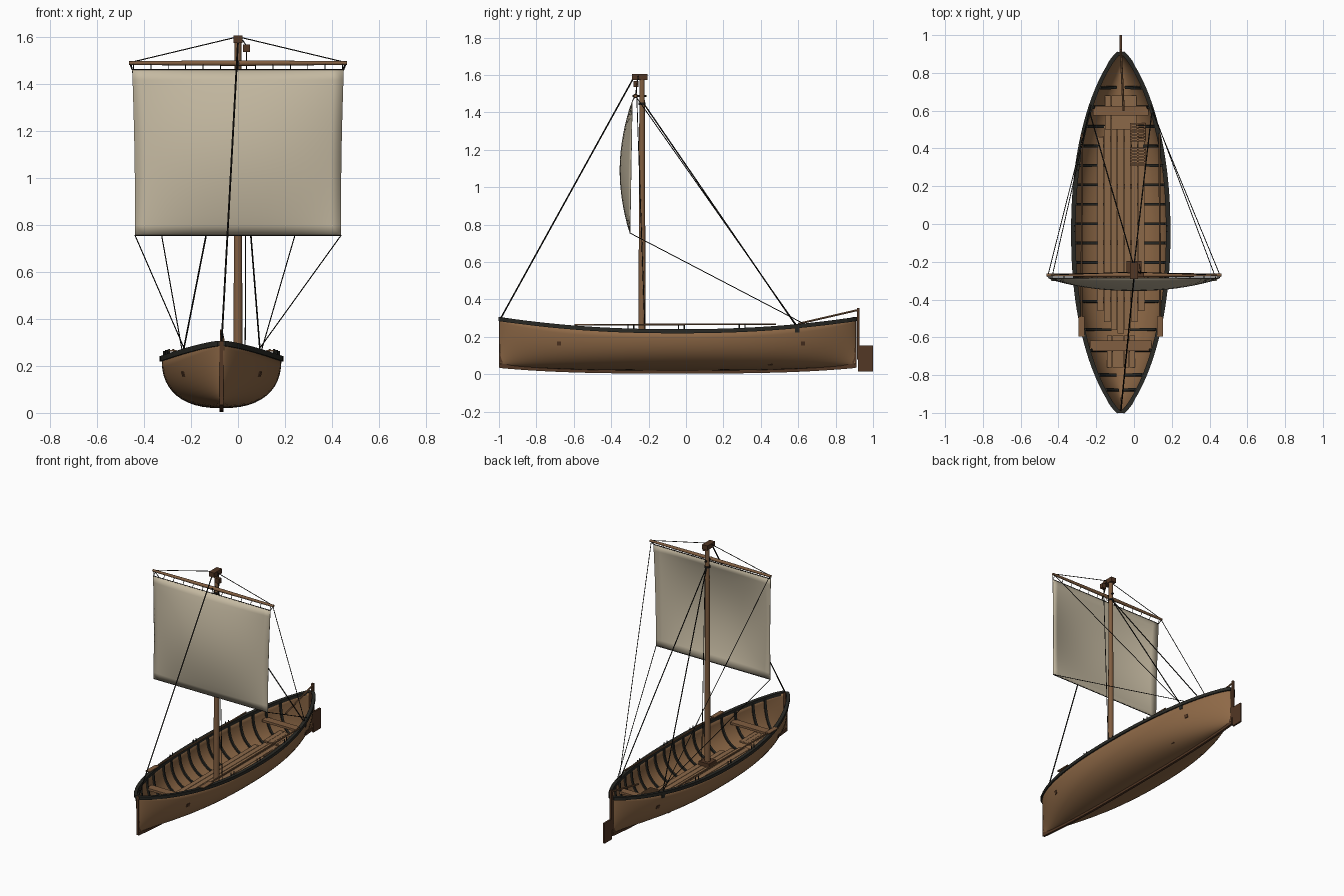
import bpy, bmesh, math
from mathutils import Vector

if "Cube" in bpy.data.objects:
    bpy.data.objects.remove(bpy.data.objects["Cube"])

CX = -0.07          # hull centre line
MY = -0.235         # mast position along the boat


def material(name, r, g, b):
    m = bpy.data.materials.new(name)
    m.diffuse_color = (r, g, b, 1)
    m.use_nodes = True
    m.node_tree.nodes["Principled BSDF"].inputs["Base Color"].default_value = m.diffuse_color
    return m


HULL = material("hull wood", 0.27, 0.14, 0.062)
FLOOR = material("floor wood", 0.26, 0.14, 0.066)
SPAR = material("spar wood", 0.22, 0.112, 0.052)
DARK = material("dark wood", 0.085, 0.038, 0.018)
TAR = material("tarred wood", 0.022, 0.022, 0.018)
ROPE = material("rope", 0.012, 0.011, 0.009)
CLOTH = material("sail cloth", 0.56, 0.49, 0.36)


def make(name, verts, faces, mat, thick=0, offset=-1, smooth=False):
    me = bpy.data.meshes.new(name)
    me.from_pydata([tuple(v) for v in verts], [], faces)
    me.materials.append(mat)
    ob = bpy.data.objects.new(name, me)
    bpy.context.collection.objects.link(ob)
    if smooth:
        me.polygons.foreach_set("use_smooth", [True] * len(me.polygons))
    if thick:
        mod = ob.modifiers.new("thickness", 'SOLIDIFY')
        mod.thickness, mod.offset = thick, offset
    return ob


def grid(name, rows, mat, thick=0, offset=-1, smooth=False, wrap=False):
    n, m = len(rows), len(rows[0])
    faces = [(i * m + j, (i + 1) * m + j, (i + 1) * m + (j + 1) % m, i * m + (j + 1) % m)
             for i in range(n - 1) for j in range(m if wrap else m - 1)]
    if wrap:
        faces += [tuple(range(m)), tuple(range((n - 1) * m, n * m))[::-1]]
    ob = make(name, [v for r in rows for v in r], faces, mat, thick, offset, smooth)
    if wrap:
        bm = bmesh.new()
        bm.from_mesh(ob.data)
        bmesh.ops.recalc_face_normals(bm, faces=bm.faces)
        bm.to_mesh(ob.data)
        bm.free()
    return ob


def box(name, x0, x1, y0, y1, z0, z1, mat):
    rows = [[(x0, y, z0), (x1, y, z0), (x1, y, z1), (x0, y, z1)] for y in (y0, y1)]
    return grid(name, rows, mat, wrap=True)


def rod(name, a, b, r0, mat, r1=None, sides=6):
    a, b = Vector(a), Vector(b)
    q = (b - a).to_track_quat('Z', 'Y')
    rows = []
    for p, r in ((a, r0), (b, r0 if r1 is None else r1)):
        rows.append([p + q @ Vector((r * math.cos(t), r * math.sin(t), 0))
                     for t in (2 * math.pi * k / sides for k in range(sides))])
    ob = grid(name, rows, mat, wrap=True)
    if sides > 8:
        for p in ob.data.polygons:
            p.use_smooth = len(p.vertices) == 4
    return ob


# Hull lines: width, sheer and bottom along the boat
def lines(y):
    t = min(1, abs((y + 0.045) / 0.955))
    hw = 0.252 * max(0, 1 - t ** 2.2) ** 0.75 + 0.003
    return hw, 0.232 + 0.066 * t ** 2.2, 0.02 + 0.03 * t ** 3, 2.4 - 0.8 * t ** 4


def section(y, a, inset=0):
    hw, zt, zb, n = lines(y)
    s = abs(math.sin(a)) ** (2 / n) * (1 if a > 0 else -1)
    d = max(0, math.cos(a)) ** (2 / n)
    return (CX + (hw - inset) * s, y, zt - (zt - zb - inset) * d)


def side_x(y, z):
    hw, zt, zb, n = lines(y)
    return hw * (1 - ((zt - z) / (zt - zb)) ** n) ** (1 / n)


N = 56
stations = [-0.045 - 0.952 * math.cos(math.pi * i / N) for i in range(N + 1)]
grid("hull", [[section(y, math.pi / 2 * k / 12) for k in range(-12, 13)] for y in stations],
     HULL, 0.012, -1, True)

# Gunwale rail, both sides
for s in (-1, 1):
    rows = []
    for y in stations:
        hw, zt, _, _ = lines(y)
        xo, xi = CX + s * (hw + 0.008), CX + s * max(0, hw - 0.016)
        ye = y + 0.006 * (1 if y > 0.85 else -1 if y < -0.94 else 0)
        rows.append([(xo, ye, zt - 0.013), (xi, y, zt - 0.013), (xi, y, zt + 0.009), (xo, ye, zt + 0.009)])
    grid("gunwale_rail", rows, TAR, wrap=True)

# Keel, stem and stern posts
rows = []
for y in stations:
    zb = lines(y)[2]
    rows.append([(CX - 0.008, y, zb - 0.016), (CX + 0.008, y, zb - 0.016),
                 (CX + 0.008, y, zb + 0.008), (CX - 0.008, y, zb + 0.008)])
grid("keel", rows, DARK, wrap=True)
box("stem_post", CX - 0.008, CX + 0.008, -1.0, -0.98, 0.035, 0.305, DARK)
box("stern_post", CX - 0.008, CX + 0.008, 0.89, 0.912, 0.035, 0.305, DARK)

# Inner ribs
for y in [-0.88, -0.8, -0.67, -0.56] + [-0.41 + 0.103 * k for k in range(12)]:
    for s in (-1, 1):
        a = [0.22 + (math.pi / 2 - 0.24) * k / 9 for k in range(10)]
        if s < 0:
            a = [-v for v in reversed(a)]
        grid("rib", [[section(yy, v, 0.011) for v in a] for yy in (y - 0.007, y + 0.007)], TAR, 0.011)

# Floor planks
for k in range(-3, 4):
    L = (0.58, 0.56, 0.52, 0.46)[abs(k)]
    x = CX + k * 0.036
    box("floor_plank", x - 0.0165, x + 0.0165, -L, L, 0.064, 0.074, FLOOR)
for y in (-0.4, -0.1, 0.2, 0.45):
    box("floor_beam", CX - 0.12, CX + 0.12, y - 0.012, y + 0.012, 0.05, 0.064, DARK)

# Rowing benches and raised end platforms
for y, d in ((-0.645, 0.028), (0.6, 0.026)):
    w = side_x(y + math.copysign(d, y), 0.19) - 0.008
    box("bench", CX - w, CX + w, y - d, y + d, 0.18, 0.195, SPAR)
for y0, y1, w in ((-0.76, -0.59, 0.075), (0.5, 0.68, 0.085)):
    for k in range(-2, 3):
        x = CX + k * w * 0.4
        box("end_platform_board", x - w * 0.19, x + w * 0.19, y0, y1, 0.088, 0.098, FLOOR)

# Floor gratings
for y0, y1 in ((0.31, 0.4), (0.44, 0.53)):
    for k in range(7):
        y = y0 + (y1 - y0) * k / 6
        box("grating_slat", -0.02, 0.06, y - 0.004, y + 0.004, 0.1, 0.107, SPAR)
    for x in (-0.017, 0.02, 0.057):
        box("grating_bearer", x - 0.003, x + 0.003, y0, y1, 0.074, 0.1, DARK)

# Side ports, chain plates and thole pins
for s in (-1, 1):
    for y, z, h, mat in ((-0.68, 0.165, 0.011, DARK), (0.625, 0.165, 0.011, DARK), (0.595, 0.236, 0.013, TAR)):
        rows = []
        for yy in (y - 0.011, y + 0.011):
            lo, hi = side_x(yy, z - h), side_x(yy, z + h)
            rows.append([(CX + s * (lo - .004), yy, z - h), (CX + s * (lo + .004), yy, z - h),
                         (CX + s * (hi + .004), yy, z + h), (CX + s * (hi - .004), yy, z + h)])
        grid("side_fitting", rows, mat, wrap=True)
    for y in (-0.31, -0.28, -0.04, -0.01, 0.285, 0.315):
        hw, zt, _, _ = lines(y)
        rod("thole_pin", (CX + s * (hw - 0.01), y, zt - 0.01), (CX + s * (hw - 0.01), y, zt + 0.032), 0.004, TAR)
    # Stowed oars
    rod("oar_shaft", (CX + s * 0.208, -0.5, 0.265), (CX + s * 0.205, 0.48, 0.268), 0.005, SPAR)
    box("oar_blade", CX + s * 0.208 - 0.016, CX + s * 0.208 + 0.016, -0.595, -0.49, 0.262, 0.268, SPAR)

# Rudder and tiller
box("rudder_blade", CX - 0.006, CX + 0.006, 0.92, 1.0, 0.015, 0.155, DARK)
box("rudder_stock", CX - 0.007, CX + 0.007, 0.913, 0.927, 0.08, 0.355, DARK)
rod("tiller", (CX, 0.925, 0.345), (CX + 0.015, 0.6, 0.27), 0.006, SPAR)

# Mast with step, head and pulley block
rod("mast", (0, MY, 0.07), (0, MY, 1.58), 0.02, SPAR, 0.014, 16)
box("mast_step", -0.04, 0.04, MY - 0.04, MY + 0.04, 0.07, 0.1, DARK)
box("mast_head", -0.02, 0.02, -0.29, -0.205, 1.573, 1.605, DARK)
box("halyard_block", 0.022, 0.052, -0.28, -0.255, 1.535, 1.568, DARK)
rod("mast_collar", (0, MY, 1.44), (0, MY, 1.452), 0.02, ROPE, sides=10)
rod("yard_parrel", (0, -0.285, 1.488), (0, -0.21, 1.488), 0.007, ROPE)

# Yard, tapered from the middle
for s in (-1, 1):
    rod("yard", (0, -0.27, 1.488), (s * 0.464, -0.27, 1.488), 0.012, SPAR, 0.008, 12)

# Bellied square sail
rows = []
for i in range(17):
    v = i / 16
    row = []
    for j in range(21):
        u = j / 10 - 1
        w = 0.45 - 0.012 * v - 0.004 * math.sin(math.pi * v)
        belly = 0.06 * math.sin(math.pi * v) ** 0.85 * (1 - abs(u) ** 2.2)
        row.append((u * w, -0.287 - 0.012 * v - belly, 1.46 - 0.705 * v))
    rows.append(row)
grid("sail", rows, CLOTH, 0.003, 0, True)
for z, y, w in ((1.46, -0.287, 0.45), (0.755, -0.299, 0.438)):
    rod("sail_hem", (-w, y, z), (w, y, z), 0.0025, ROPE)
for k in range(13):
    x = -0.445 + 0.89 * k / 12
    rod("sail_lacing", (x, -0.287, 1.458), (x, -0.272, 1.49), 0.002, ROPE, sides=4)


def rope(name, a, b, r=0.0024):
    rod(name, a, b, r, ROPE, sides=5)


# Rigging
rope("forestay", (0, -0.28, 1.585), (CX, -0.99, 0.3), 0.0042)
rope("halyard", (0.036, -0.265, 1.54), (0.03, -0.215, 0.1))
rope("block_strop", (0.02, -0.25, 1.585), (0.037, -0.267, 1.56))
for s in (-1, 1):
    px = CX + s * 0.165
    rope("yard_lift", (s * 0.44, -0.27, 1.495), (0, -0.255, 1.6))
    rope("shroud", (0, -0.225, 1.446), (px, 0.595, 0.25), 0.0036)
    rope("brace", (s * 0.455, -0.27, 1.488), (px, 0.6, 0.25))
    rope("sheet", (s * 0.438, -0.299, 0.755), (CX + s * 0.155, 0.64, 0.265))
    rope("clew_line", (s * 0.46, -0.272, 1.485), (s * 0.45, -0.287, 1.46))
